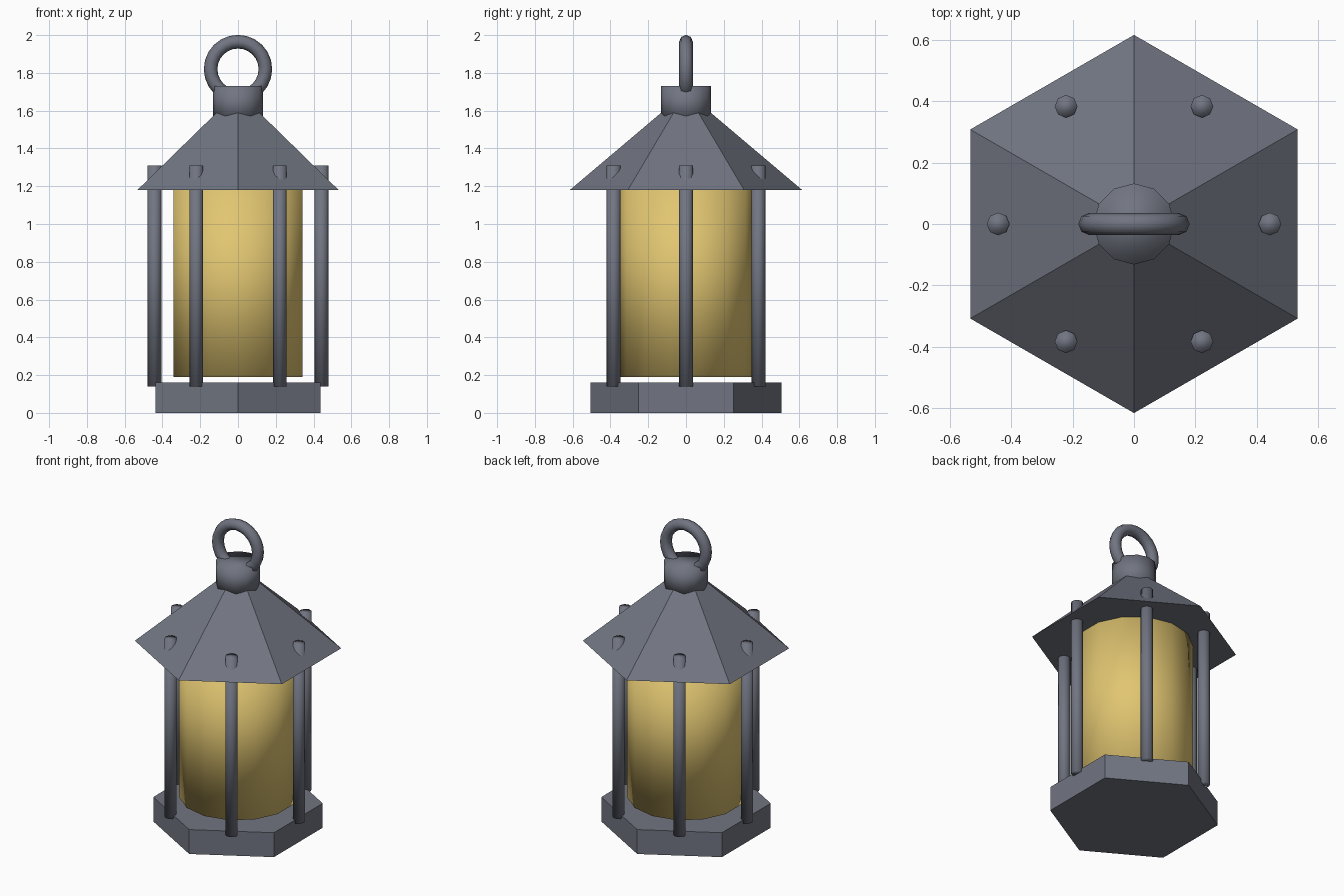
import bpy, bmesh, math

if "Cube" in bpy.data.objects:
    bpy.data.objects.remove(bpy.data.objects["Cube"])


def material(name, rgb):
    m = bpy.data.materials.new(name)
    m.diffuse_color = (*rgb, 1.0)
    m.use_nodes = True
    m.node_tree.nodes["Principled BSDF"].inputs["Base Color"].default_value = m.diffuse_color
    return m


METAL = material("grey metal", (0.165, 0.178, 0.22))
GLASS = material("amber glass", (0.75, 0.56, 0.165))


def prism(name, sides, r_low, r_high, z0, z1, mat, smooth=False, x=0.0, y=0.0):
    """Closed prism, frustum or pyramid with a corner towards +y."""
    bm = bmesh.new()

    def ring(r, z):
        return [bm.verts.new((r * math.sin(2 * math.pi * i / sides),
                              r * math.cos(2 * math.pi * i / sides), z))
                for i in range(sides)]

    low = ring(r_low, z0)
    bm.faces.new(low)
    if r_high > 0:
        high = ring(r_high, z1)
        bm.faces.new(high)
    else:
        tip = bm.verts.new((0, 0, z1))
    for i in range(sides):
        j = (i + 1) % sides
        upper = (high[j], high[i]) if r_high > 0 else (tip,)
        bm.faces.new((low[i], low[j], *upper))
    bmesh.ops.recalc_face_normals(bm, faces=bm.faces)
    for f in bm.faces:
        f.smooth = smooth
    mesh = bpy.data.meshes.new(name)
    bm.to_mesh(mesh)
    bm.free()
    mesh.materials.append(mat)
    obj = bpy.data.objects.new(name, mesh)
    obj.location = (x, y, 0)
    bpy.context.collection.objects.link(obj)
    return obj


# Hexagonal base and pyramid roof, flat faces
prism("base", 6, 0.505, 0.505, 0.0, 0.16, METAL)
prism("roof", 6, 0.615, 0.0, 1.18, 1.70, METAL)

# Glass cylinder hanging just above the base
prism("glass", 14, 0.35, 0.35, 0.19, 1.20, GLASS, smooth=True)

# Six posts at the middle of each base side
for k in range(6):
    a = math.radians(60 * k)
    prism(f"post_{k + 1}", 8, 0.037, 0.037, 0.14, 1.31, METAL, smooth=True,
          x=0.442 * math.cos(a), y=0.442 * math.sin(a))

# Collar over the roof peak
prism("collar", 12, 0.132, 0.132, 1.55, 1.73, METAL, smooth=True)

# Upright carrying ring
bpy.ops.mesh.primitive_torus_add(major_radius=0.145, minor_radius=0.036,
                                 major_segments=24, minor_segments=8,
                                 location=(0, 0, 1.82),
                                 rotation=(math.radians(90), 0, 0))
carry_ring = bpy.context.object
carry_ring.name = "carrying_ring"
carry_ring.data.materials.append(METAL)
bpy.ops.object.shade_smooth()
